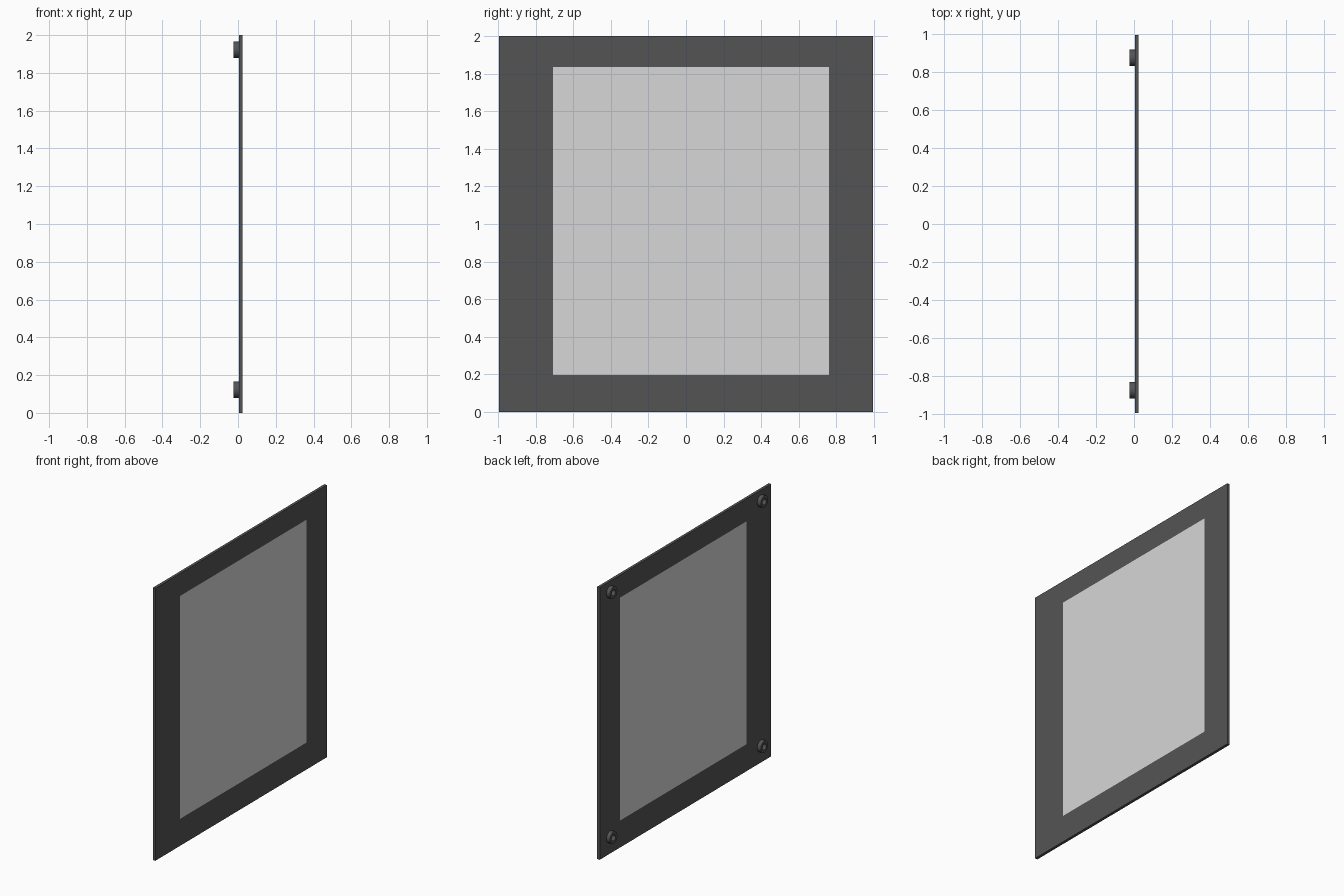
import bpy, bmesh, math
from mathutils import Matrix, Vector

default = bpy.data.objects.get("Cube")
if default:
    bpy.data.objects.remove(default, do_unlink=True)


def material(name, value):
    mat = bpy.data.materials.new(name)
    mat.use_nodes = True
    color = (value, value, value, 1.0)
    mat.diffuse_color = color
    mat.node_tree.nodes["Principled BSDF"].inputs["Base Color"].default_value = color
    return mat


dark = material("dark grey", 0.088)
light = material("light grey", 0.68)

BACK, FRONT = 0.004, 0.0245      # panel thickness along x
HALF = 0.995                     # panel half width along y
WIN_Y = (-0.707, 0.76)           # window edges
WIN_Z = (0.198, 1.835)


def finish(bm, name, mats):
    bmesh.ops.recalc_face_normals(bm, faces=bm.faces)
    mesh = bpy.data.meshes.new(name)
    bm.to_mesh(mesh)
    bm.free()
    for mat in mats:
        mesh.materials.append(mat)
    obj = bpy.data.objects.new(name, mesh)
    bpy.context.collection.objects.link(obj)
    return obj


# Flat panel, cut along the window edges and coloured by position
bm = bmesh.new()
size = Matrix.Diagonal((FRONT - BACK, 2 * HALF, 2, 1))
bmesh.ops.create_cube(bm, size=1, matrix=Matrix.Translation(((BACK + FRONT) / 2, 0, 1)) @ size)
for axis, cuts in ((Vector((0, 1, 0)), WIN_Y), (Vector((0, 0, 1)), WIN_Z)):
    for cut in cuts:
        bmesh.ops.bisect_plane(bm, geom=bm.verts[:] + bm.edges[:] + bm.faces[:],
                               plane_co=axis * cut, plane_no=axis)
for face in bm.faces:
    c = face.calc_center_median()
    face.material_index = int(WIN_Y[0] < c.y < WIN_Y[1] and WIN_Z[0] < c.z < WIN_Z[1])
finish(bm, "panel", (dark, light))


# Round mounting bosses with a recessed hole on the rear face
def boss(name, y, z):
    tip = -FRONT
    depth = BACK - tip
    bm = bmesh.new()
    place = Matrix.Translation((tip + depth / 2, y, z)) @ Matrix.Rotation(math.pi / 2, 4, "Y")
    bmesh.ops.create_cone(bm, cap_ends=True, segments=32, radius1=0.043, radius2=0.043,
                          depth=depth, matrix=place)
    cap = min(bm.faces, key=lambda f: f.calc_center_median().x)
    bmesh.ops.inset_region(bm, faces=[cap], thickness=0.021)
    hole = bmesh.ops.extrude_face_region(bm, geom=[cap])["geom"]
    moved = [v for v in hole if isinstance(v, bmesh.types.BMVert)]
    bmesh.ops.translate(bm, verts=moved, vec=(depth * 0.9, 0, 0))
    if cap.is_valid:
        bmesh.ops.delete(bm, geom=[cap], context="FACES_ONLY")
    obj = finish(bm, name, (dark,))
    bpy.ops.object.select_all(action="DESELECT")
    obj.select_set(True)
    bpy.context.view_layer.objects.active = obj
    bpy.ops.object.shade_smooth_by_angle(angle=math.radians(35))


for side, y in (("front", -0.875), ("back", 0.875)):
    for level, z in (("lower", 0.123), ("upper", 1.923)):
        boss(f"{level}_{side}_boss", y, z)
